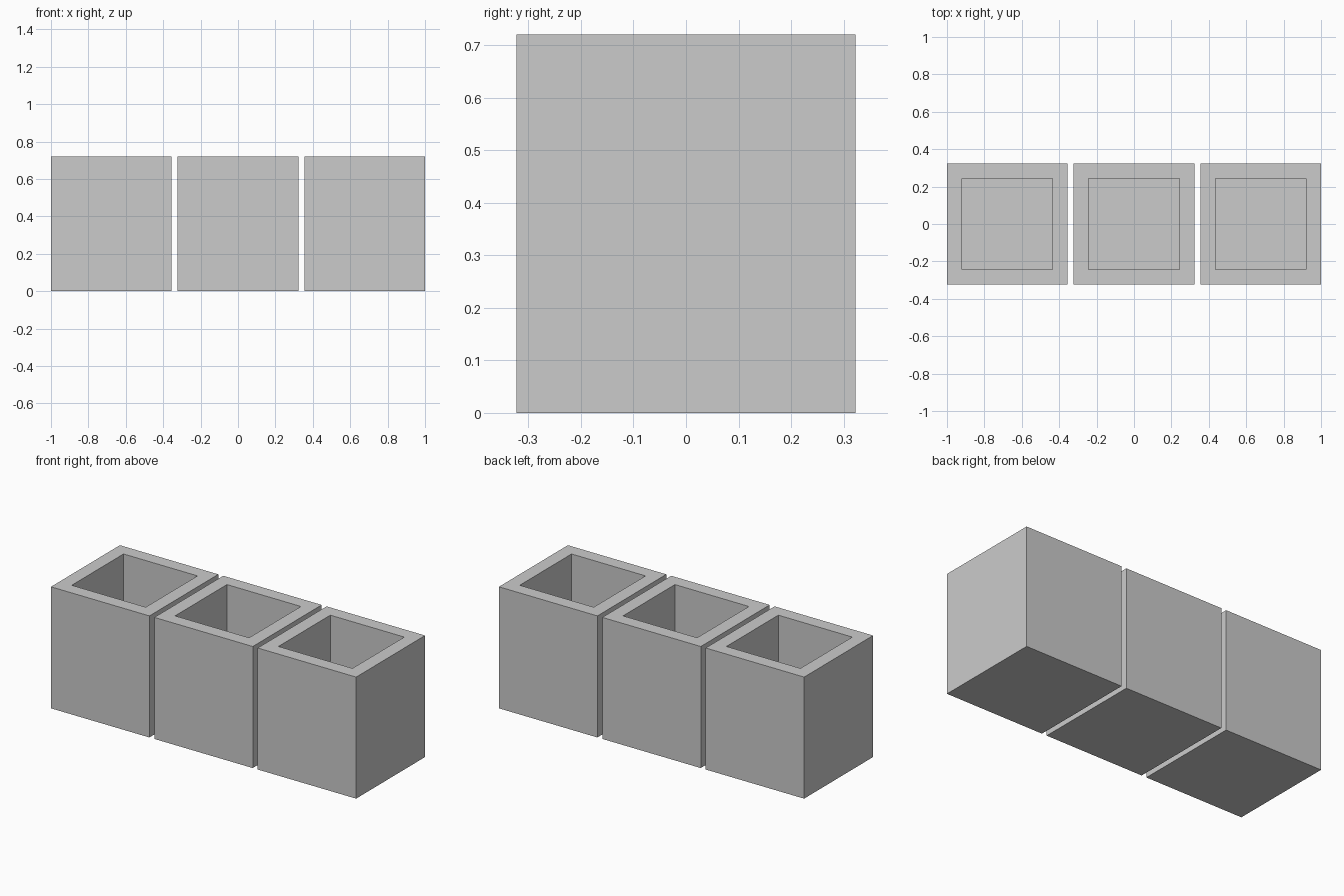
import bpy, bmesh
from mathutils import Matrix, Vector

if "Cube" in bpy.data.objects:
    bpy.data.objects.remove(bpy.data.objects["Cube"])

SIZE, HEIGHT, WALL, FLOOR, PITCH = 0.645, 0.72, 0.08, 0.08, 0.6775


def open_box(name, x):
    # Outer block, with the top inset to a rim and pushed down to form the cavity
    bm = bmesh.new()
    bmesh.ops.create_cube(bm, size=1, matrix=Matrix.Translation((0, 0, HEIGHT / 2))
                          @ Matrix.Diagonal((SIZE, SIZE, HEIGHT, 1)))
    bm.normal_update()
    top = max(bm.faces, key=lambda f: f.calc_center_median().z)
    bmesh.ops.inset_region(bm, faces=[top], thickness=WALL, use_even_offset=True)
    geom = bmesh.ops.extrude_discrete_faces(bm, faces=[top])["faces"]
    bmesh.ops.translate(bm, verts=geom[0].verts, vec=Vector((0, 0, FLOOR - HEIGHT)))
    bmesh.ops.recalc_face_normals(bm, faces=bm.faces)
    mesh = bpy.data.meshes.new(name)
    bm.to_mesh(mesh)
    bm.free()
    obj = bpy.data.objects.new(name, mesh)
    obj.location.x = x
    bpy.context.collection.objects.link(obj)


# Row of three separate open-topped boxes
for i, side in enumerate(("left", "middle", "right")):
    open_box(f"{side}_box", (i - 1) * PITCH)
